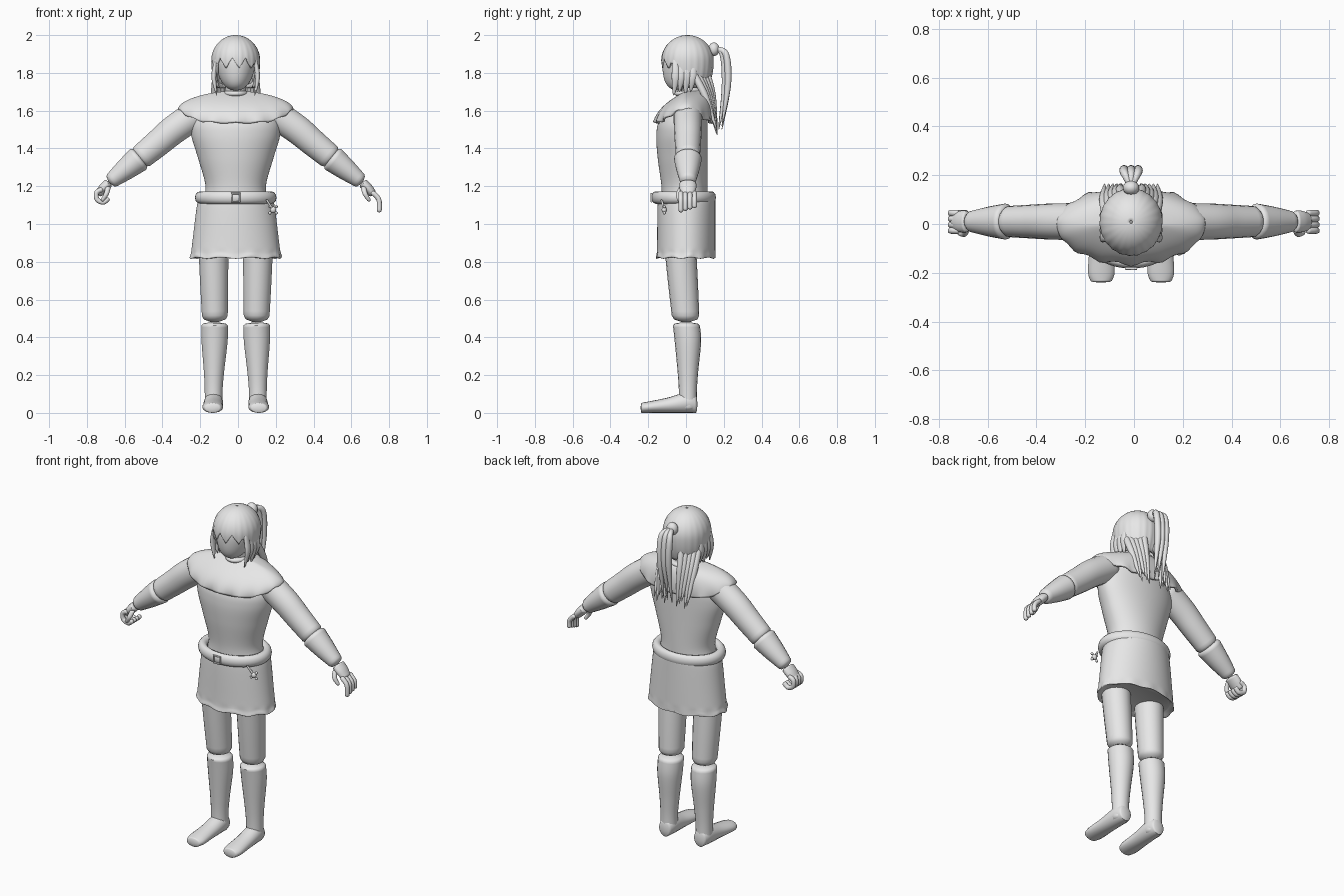
import bpy, bmesh
from math import sin, cos, pi, sqrt, radians
from mathutils import Vector

default_cube = bpy.data.objects.get("Cube")
if default_cube:
    bpy.data.objects.remove(default_cube)

MIDLINE = -.012
ACROSS, DEPTH, UP = Vector((1, 0, 0)), Vector((0, 1, 0)), Vector((0, 0, 1))

grey = bpy.data.materials.new("light_grey")
grey.use_nodes = True
grey.diffuse_color = (.8, .8, .8, 1)
grey.node_tree.nodes["Principled BSDF"].inputs["Base Color"].default_value = grey.diffuse_color


def finish(part, name):
    part.name = part.data.name = name
    part.data.materials.clear()
    part.data.materials.append(grey)
    bpy.ops.object.select_all(action='DESELECT')
    part.select_set(True)
    bpy.context.view_layer.objects.active = part
    bpy.ops.object.shade_smooth_by_angle(angle=radians(50))
    return part


def skin(name, loops, closed=True):
    """Bridge equal point loops; an open skin is a thin shell instead."""
    mesh = bmesh.new()
    rings = [[mesh.verts.new(point) for point in loop] for loop in loops]
    count = len(rings[0])
    for upper, lower in zip(rings, rings[1:]):
        for here in range(count):
            after = (here + 1) % count
            mesh.faces.new((upper[here], lower[here], lower[after], upper[after]))
    if closed:
        mesh.faces.new(rings[0])
        mesh.faces.new(rings[-1])
        bmesh.ops.recalc_face_normals(mesh, faces=mesh.faces)
    data = bpy.data.meshes.new(name)
    mesh.to_mesh(data)
    mesh.free()
    part = bpy.data.objects.new(name, data)
    bpy.context.collection.objects.link(part)
    finish(part, name)
    if not closed:
        shell = part.modifiers.new("thickness", 'SOLIDIFY')
        shell.thickness, shell.offset = .012, -1


def surface(name, point, closed=True, rings=24, segments=72):
    """Closed-round surface from a rule point(angle, fraction)."""
    skin(name, [[point(2 * pi * column / segments, row / (rings - 1))
                 for column in range(segments)] for row in range(rings)], closed)


def spline(rows, steps=8):
    """Smooth curve through vectors."""
    result = []
    for index in range(len(rows) - 1):
        before, start = rows[max(index - 1, 0)], rows[index]
        end, beyond = rows[index + 1], rows[min(index + 2, len(rows) - 1)]
        leave, arrive = (end - before) / 2, (beyond - start) / 2
        for step in range(steps):
            t = step / steps
            blend = t * t * (3 - 2 * t)
            result.append(start.lerp(end, blend) + leave * t * (1 - t) ** 2
                          - arrive * t * t * (1 - t))
    return result + [rows[-1]]


def limb(name, path, radii, flat=1, side=DEPTH, side_radii=None, segments=18):
    """Round-ended tube; flat widens it along the side direction."""
    side_radii = side_radii or [radius * flat for radius in radii]
    points = spline([Vector(point) for point in path])
    sizes = spline([Vector(pair) for pair in zip(side_radii, radii)])
    last = len(points) - 1
    loops = []
    for index, (centre, size) in enumerate(zip(points, sizes)):
        along = points[min(index + 1, last)] - points[max(index - 1, 0)]
        other = along.cross(side).normalized()
        size = size * sqrt(min(1, (min(index, last - index) + .1) / 1.5))
        turns = [2 * pi * turn / segments for turn in range(segments)]
        loops.append([centre + side * size.x * cos(turn) + other * size.y * sin(turn)
                      for turn in turns])
    skin(name, loops)


def stack(name, rows, back, ripple=0):
    """Level ovals from (height, half width, front depth) with a shared back."""
    rows = spline([Vector(row) for row in rows])

    def point(angle, fraction):
        height, width, front = rows[round(fraction * (len(rows) - 1))]
        wave = ripple * max(0, 1 - abs(fraction - .7) * 4)
        grow = 1 + wave * sin(14 * angle)
        depth = back if sin(angle) > 0 else front
        return (MIDLINE + width * grow * cos(angle), depth * grow * sin(angle),
                height + wave / 2 * sin(9 * angle))

    surface(name, point, rings=len(rows))


def ball(name, centre, size):
    bpy.ops.mesh.primitive_uv_sphere_add(segments=16, ring_count=10, location=centre)
    bpy.context.object.scale = size
    finish(bpy.context.object, name)


def ring(name, centre, major, minor, scale=(1, 1, 1), turn=(0, 0, 0), corners=48):
    bpy.ops.mesh.primitive_torus_add(location=centre, rotation=turn, major_segments=corners,
                                     major_radius=major, minor_radius=minor)
    bpy.context.object.scale = scale
    finish(bpy.context.object, name)


# Torso, neck, belt and skirt
stack("torso", [(1.1, .18, .13), (1.2, .16, .13), (1.35, .2, .15), (1.47, .235, .157),
                (1.55, .23, .14), (1.64, .17, .07)], back=.115)
limb("neck", [(MIDLINE, .05, 1.6), (MIDLINE, .01, 1.8)], [.06, .05])
ring("neckline", (MIDLINE, .03, 1.69), .055, .014, scale=(1, 1.3, 1))
ring("belt", (MIDLINE, -.012, 1.14), .187, .029, scale=(1, .79, 1.15))
stack("skirt", [(1.13, .19, .14), (1.1, .205, .15), (.9, .23, .153), (.85, .236, .154),
                (.82, .24, .157), (.83, .2, .12)], back=.155, ripple=.014)


# Shoulder cape: a dome lifted over the arms, with a rippled hem
def cape_point(angle, fraction):
    spread, drop = sin(.1 + 1.47 * fraction), cos(.1 + 1.47 * fraction)
    frill = .01 * fraction ** 8 * sin(15 * angle)
    depth = .15 * spread ** .3 if sin(angle) > 0 else .165 * spread ** 2
    lift = .075 * (fraction * cos(angle) ** 2) ** 2
    return (MIDLINE + .305 * spread * cos(angle), (depth + frill) * sin(angle),
            1.535 + .17 * drop + lift + frill / 2)


surface("shoulder_cape", cape_point, closed=False)

# Buckle and hanging charm
ring("buckle", (MIDLINE, -.183, 1.14), .03, .006, turn=(pi / 2, pi / 4, 0), corners=4)
charm = Vector((.186, -.115, 1.075))
limb("charm_cord", [(.15, -.13, 1.13), charm], [.006, .006])
ball("charm_body", charm, (.016, .014, .017))
for bead in range(4):
    turn = pi / 4 + bead * pi / 2
    ball(f"charm_bead_{bead}", charm + .024 * (ACROSS * cos(turn) + UP * sin(turn)), [.008] * 3)

for sign, label in ((1, "left"), (-1, "right")):
    def place(x, z, y=.01):
        return Vector((MIDLINE + sign * x, y, z))

    # Legs, boots and feet
    hip, knee, calf = place(.118, .87, -.03), place(.11, .48, 0), place(.112, .38)
    ankle, sole = place(.117, .12), place(.117, .01)
    limb(label + "_leg", [hip, hip.lerp(knee, .5), knee], [.08, .075, .068], flat=1.05)
    limb(label + "_boot", [knee, calf, calf.lerp(ankle, .6), ankle, sole],
         [.071, .07, .055, .048, .048])
    foot = [place(.117, .045, .06), place(.117, .055), place(.12, .04, -.1),
            place(.122, .03, -.2), place(.122, .026, -.24)]
    limb(label + "_foot", foot, [.035, .05, .052, .055, .04], side=UP,
         side_radii=[point.z for point in foot])

    # Sleeves and cuffs
    shoulder, biceps, elbow = place(.18, 1.6), place(.32, 1.505), place(.41, 1.43)
    cuff, wrist = place(.5, 1.355), place(.67, 1.22)
    limb(label + "_sleeve", [shoulder, biceps, elbow, cuff.lerp(wrist, .1)],
         [.08, .078, .073, .066], flat=.95)
    limb(label + "_cuff", [cuff, cuff.lerp(wrist, .5), wrist], [.073, .058, .038], flat=1.05)

    # The left hand hangs loosely, the right one is curled
    limb(label + "_palm", [wrist, place(.7, 1.19), place(.73, 1.155)], [.026, .026, .02], flat=1.7)
    for finger in range(4):
        y = .024 * finger - .027
        if sign > 0:
            path = [place(.72, 1.17, y), place(.757, 1.13, y), place(.76, 1.07 + y / 3, y)]
        else:
            path = [place(.705 + .035 * cos(bend), 1.15 + .035 * sin(bend), y)
                    for bend in (1.6, .5, -.6, -1.7, -2.8)]
        limb(f"{label}_finger_{finger}", path, [.013] * len(path))
    limb(label + "_thumb", [place(.675, 1.2, -.02), place(.685, 1.16, -.04),
                            place(.71, 1.12, -.035)], [.014, .013, .009])

    # Locks beside the face and loose strands behind
    for lock in range(4):
        y, tip = .03 * lock - .055, 1.68 + .02 * (lock % 2)
        limb(f"{label}_side_lock_{lock}", [place(.1, 1.88, y), place(.116, 1.78, y),
                                           place(.1, tip, y - .01)], [.01, .013, .003], flat=1.6)
    for lock in range(5):
        x, tip = .03 + .017 * lock, 1.47 + .02 * (lock % 3)
        limb(f"{label}_back_strand_{lock}", [place(x, 1.83, .1 - .02 * lock),
                                             place(x + .015, 1.68, .14 - .01 * lock),
                                             place(x + .01, tip, .165)],
             [.018, .018, .003], side=ACROSS)


# Egg-shaped head with the chin set forward
def head_point(angle, fraction):
    polar = .05 + 3.04 * fraction
    lower = max(0, -cos(polar))
    return (MIDLINE + .105 * sin(polar) ** .8 * (1 - .15 * lower) * cos(angle),
            .125 * sin(polar) * sin(angle) - .04 * lower ** 2, 1.847 + .14 * cos(polar))


surface("head", head_point)


# Hair cap, cut into a jagged fringe over the face
def hair_point(angle, fraction):
    fringe = min(1, max(0, -sin(angle) - .25) * 2.5)
    zigzag = abs((angle * 11 / pi) % 2 - 1)
    low = 1.72 + fringe * (.105 + .055 * zigzag)
    height = 2 - (2 - low) * (1 - cos((.02 + .98 * fraction) * pi / 2))
    level = (height - 1.865) / .135
    radius = sqrt(max(0, 1 - level ** 2 * (1 if level > 0 else .35)))
    radius *= 1 + .012 * sin(22 * angle) * fraction
    return (MIDLINE + .129 * radius * cos(angle), .008 + .138 * radius * sin(angle), height)


surface("hair_cap", hair_point, closed=False, segments=88)

# Ponytail
tie = Vector((MIDLINE, .148, 1.925))
ball("hair_tie", tie, (.034, .03, .036))
for lock in range(5):
    x, inset = MIDLINE + .014 * (lock - 2), .016 * (lock % 2)
    limb(f"ponytail_strand_{lock}", [tie, (x, .21 - inset, 1.9), (x, .222 - inset, 1.74),
                                     (x, .19 - inset, 1.5 + .02 * (lock % 3))],
         [.012, .017, .017, .003], side=ACROSS)
